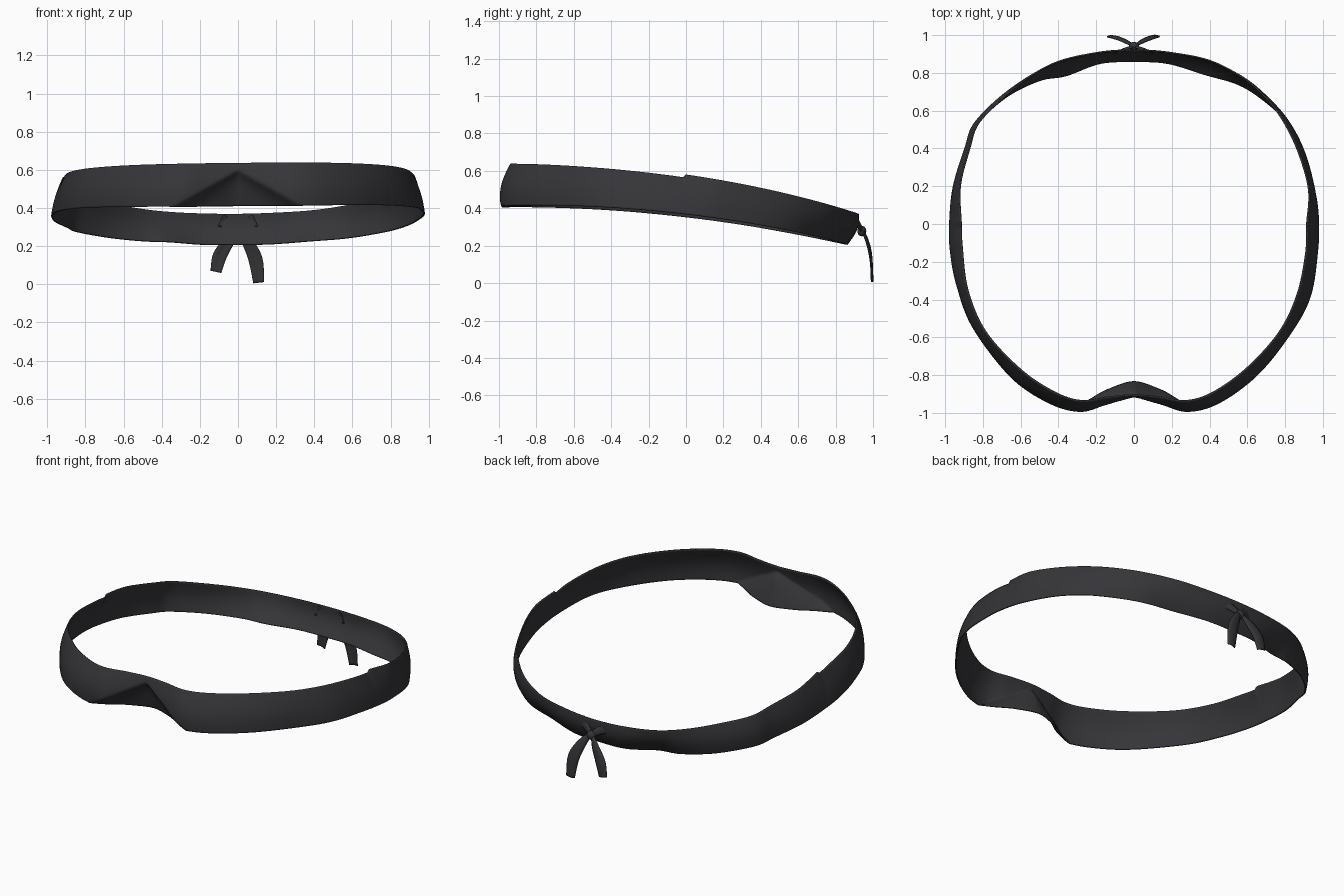
import bpy, bmesh, math
from mathutils import Vector

if "Cube" in bpy.data.objects:
    bpy.data.objects.remove(bpy.data.objects["Cube"])

cloth = bpy.data.materials.new("charcoal cloth")
cloth.diffuse_color = (0.036, 0.036, 0.041, 1)
cloth.use_nodes = True
cloth.node_tree.nodes["Principled BSDF"].inputs["Base Color"].default_value = cloth.diffuse_color


def finish(name, rows, closed, thick):
    """Skin a grid of points into a smooth, thin cloth strip."""
    bm = bmesh.new()
    grid = [[bm.verts.new(p) for p in r] for r in rows]
    n = len(grid)
    for i in range(n if closed else n - 1):
        a, b = grid[i], grid[(i + 1) % n]
        for j in range(len(a) - 1):
            bm.faces.new((a[j], b[j], b[j + 1], a[j + 1]))
    me = bpy.data.meshes.new(name)
    bm.to_mesh(me)
    bm.free()
    ob = bpy.data.objects.new(name, me)
    bpy.context.collection.objects.link(ob)
    me.materials.append(cloth)
    s = ob.modifiers.new("thickness", 'SOLIDIFY')
    s.thickness = thick
    s.offset = 0
    bpy.context.view_layer.objects.active = ob
    ob.select_set(True)
    bpy.ops.object.shade_smooth_by_angle(angle=math.radians(50))
    ob.select_set(False)
    return ob


def spline(p, steps, closed):
    """Catmull-Rom through tuples of any length."""
    n, out = len(p), []
    get = (lambda i: p[i % n]) if closed else (lambda i: p[max(0, min(n - 1, i))])
    for i in range(n if closed else n - 1):
        for k in range(steps):
            t = k / steps
            out.append([0.5 * (2 * b + (c - a) * t + (2 * a - 5 * b + 4 * c - d) * t * t
                               + (3 * b - a - 3 * c + d) * t ** 3)
                        for a, b, c, d in zip(get(i - 1), get(i), get(i + 1), get(i + 2))])
    if not closed:
        out.append(list(p[-1]))
    return out


# Headband outline seen from above: top edge x, y and bottom edge x, y
outline = [
    (0, -.905, 0, -.91), (.14, -.917, .14, -.945), (.28, -.935, .28, -.988),
    (.42, -.89, .45, -.945), (.6, -.76, .65, -.8), (.77, -.57, .82, -.59),
    (.865, -.37, .93, -.39), (.91, -.15, .97, -.15), (.915, 0, .975, .03),
    (.925, .18, .955, .18), (.87, .38, .9, .38), (.79, .545, .81, .54),
    (.7, .665, .68, .66), (.575, .775, .55, .74), (.4, .865, .38, .79),
    (.2, .905, .18, .85), (0, .92, 0, .86), (-.2, .905, -.18, .85),
    (-.4, .86, -.36, .785), (-.56, .775, -.5, .76), (-.7, .66, -.68, .67),
    (-.825, .53, -.84, .52), (-.87, .4, -.89, .4), (-.92, .2, -.955, .2),
    (-.915, 0, -.975, 0), (-.91, -.12, -.97, -.15), (-.88, -.35, -.935, -.33),
    (-.785, -.57, -.85, -.55), (-.6, -.77, -.65, -.81), (-.42, -.89, -.45, -.945),
    (-.28, -.935, -.28, -.988), (-.14, -.917, -.14, -.945)]
ROWS = 24
band = []
for tx, ty, bx, by in spline(outline, 10, True):
    # edge heights: high at the front, a little higher on the right
    zt = .57 - .1446 * ty - .08 * ty * ty + .01 * tx - (.02 * tx * tx if ty < 0 else 0)
    zb = .36 - .118 * by - .0686 * by * by + .008 * bx
    col = []
    for j in range(ROWS + 1):
        t = j / ROWS
        p = Vector((bx + (tx - bx) * t, by + (ty - by) * t, zb + (zt - zb) * t))
        # slight outward belly, fuller at front and back
        belly = .01 + .014 * p.y * p.y
        p += Vector((p.x, p.y, 0)).normalized() * belly * math.sin(math.pi * t)
        # peaked fold at the front, tucked inward below the crease
        if p.y < 0 and abs(p.x) < .34:
            drop = max(0, .60 - .57 * abs(p.x) - p.z)
            p.y += .077 * (1 - math.exp(-drop / .055))
        col.append(p)
    band.append(col)
finish("headband", band, True, .008)


def ribbon(name, path, tilt):
    """Cloth strip along (x, y, z, width) points."""
    pts = spline(path, 6, False)
    rows = []
    for i, q in enumerate(pts):
        a, b = pts[max(i - 1, 0)], pts[min(i + 1, len(pts) - 1)]
        d = Vector(b[:3]) - Vector(a[:3])
        side = d.cross(Vector((tilt, 1, 0))).normalized() * q[3] / 2
        c = Vector(q[:3])
        bow = Vector((0, .006, 0))
        rows.append([c - side, c - side * .5 + bow, c + bow * 1.3, c + side * .5 + bow, c + side])
    return finish(name, rows, False, .005)


# Hanging tails
ribbon("left_tail", [(-.012, .945, .275, .025), (-.05, .968, .22, .055),
                     (-.095, .985, .15, .072), (-.116, .99, .065, .056)], .05)
ribbon("right_tail", [(.012, .945, .275, .025), (.05, .968, .22, .055),
                      (.092, .986, .13, .072), (.109, .992, .008, .056)], -.05)

# Short gathered straps running from the band into the knot
for s, side in ((-1, "left"), (1, "right")):
    ribbon(side + "_knot_strap", [(s * .09, .905, .335, .07), (s * .05, .922, .315, .05),
                                  (0, .94, .28, .03)], 0)

# Knot
bpy.ops.mesh.primitive_uv_sphere_add(segments=16, ring_count=10, location=(0, .94, .278))
knot = bpy.context.object
knot.name = "knot"
knot.scale = (.028, .024, .028)
knot.data.materials.append(cloth)
bpy.ops.object.shade_smooth()
